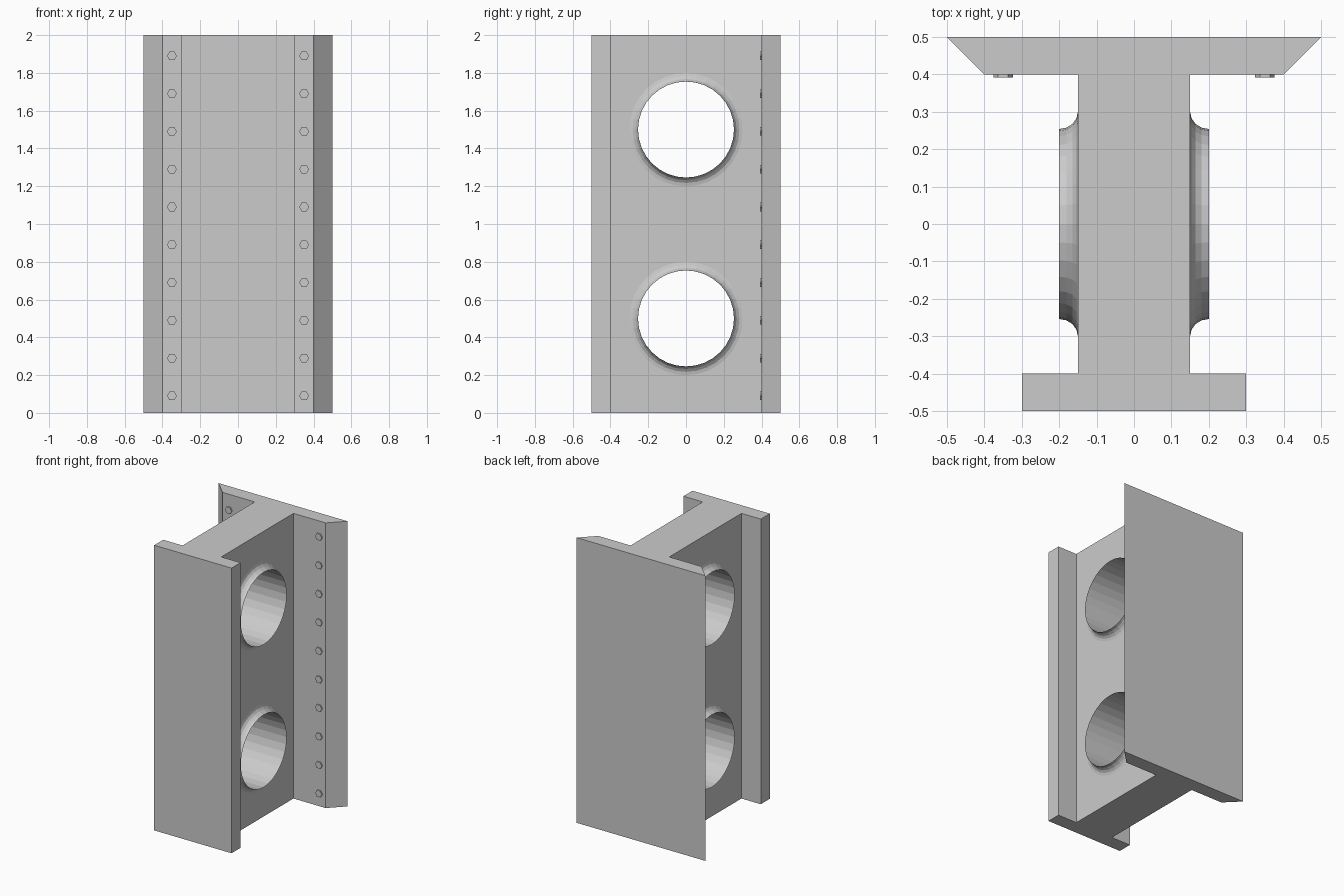
import bpy, bmesh
from math import cos, sin, pi, radians
from mathutils import Matrix, Vector

if "Cube" in bpy.data.objects:
    bpy.data.objects.remove(bpy.data.objects["Cube"])

SEGS = 32
HOLE_Z = (0.5, 1.5)
R_OUT, R_IN = 0.30, 0.254
X_WEB, X_LIP = 0.15, 0.20


def make_object(name, bm):
    mesh = bpy.data.meshes.new(name)
    bm.to_mesh(mesh)
    bm.free()
    obj = bpy.data.objects.new(name, mesh)
    bpy.context.collection.objects.link(obj)
    return obj


# I-beam: half profile mirrored, then extruded upwards
half = [(0.3, -0.5), (0.3, -0.4), (X_WEB, -0.4), (X_WEB, 0.4), (0.4, 0.4), (0.5, 0.5)]
profile = half + [(-x, y) for x, y in reversed(half)]
bm = bmesh.new()
base = bm.faces.new([bm.verts.new((x, y, 0)) for x, y in profile])
ext = bmesh.ops.extrude_face_region(bm, geom=[base])
top = [v for v in ext["geom"] if isinstance(v, bmesh.types.BMVert)]
bmesh.ops.translate(bm, verts=top, vec=(0, 0, 2))
bmesh.ops.recalc_face_normals(bm, faces=bm.faces)
beam = make_object("beam", bm)

# Cutter for the two round openings in the web
bm = bmesh.new()
for z in HOLE_Z:
    bmesh.ops.create_cone(bm, cap_ends=True, segments=SEGS, radius1=R_OUT, radius2=R_OUT, depth=0.8,
                          matrix=Matrix.Translation((0, 0, z)) @ Matrix.Rotation(pi / 2, 4, 'Y'))
cutter = make_object("opening_cutter", bm)
mod = beam.modifiers.new("openings", 'BOOLEAN')
mod.operation = 'DIFFERENCE'
mod.solver = 'EXACT'
mod.object = cutter
bpy.context.view_layer.update()
cut = bpy.data.meshes.new_from_object(beam.evaluated_get(bpy.context.evaluated_depsgraph_get()))
beam.modifiers.clear()
beam.data = cut
bpy.data.objects.remove(cutter)

# Remove the raw walls of the cut; the flared sleeves replace them
bm = bmesh.new()
bm.from_mesh(cut)
walls = []
for f in bm.faces:
    c = f.calc_center_median()
    if abs(c.x) < 0.1 and any(Vector((c.y, c.z - z)).length < 0.31 for z in HOLE_Z):
        walls.append(f)
bmesh.ops.delete(bm, geom=walls, context='FACES')
bm.to_mesh(cut)
bm.free()

# Flared sleeves: concave fillet from the web to a sharp lip, then through the web
flare = [(X_LIP - 0.05 * cos(a), R_OUT - (R_OUT - R_IN) * sin(a))
         for a in (radians(22.5 * i) for i in range(5))]
sleeve = flare + [(-x, r) for x, r in reversed(flare)]
bm = bmesh.new()
for z in HOLE_Z:
    rings = [[bm.verts.new((x, r * sin(2 * pi * i / SEGS), z + r * cos(2 * pi * i / SEGS)))
              for i in range(SEGS)] for x, r in sleeve]
    for k, (a, b) in enumerate(zip(rings, rings[1:])):
        for i in range(SEGS):
            j = (i + 1) % SEGS
            f = bm.faces.new((a[i], b[i], b[j], a[j]))
            f.normal_update()
            # outward along the flare, towards the axis in the bore
            c = f.calc_center_median()
            want = Vector((0, -c.y, z - c.z)) if k == 4 else Vector((0, c.y, c.z - z))
            if f.normal.dot(want) < 0:
                f.normal_flip()
make_object("flared_sleeves", bm)

# Two rows of hexagonal bolt heads on the rear flange
bm = bmesh.new()
for x in (-0.35, 0.35):
    for i in range(10):
        bmesh.ops.create_cone(bm, cap_ends=True, segments=6, radius1=0.026, radius2=0.026, depth=0.008,
                              matrix=Matrix.Translation((x, 0.396, 0.09 + 0.2 * i))
                              @ Matrix.Rotation(pi / 2, 4, 'X') @ Matrix.Rotation(pi / 2, 4, 'Z'))
hidden = [f for f in bm.faces if f.calc_center_median().y > 0.399]
bmesh.ops.delete(bm, geom=hidden, context='FACES')
make_object("flange_bolts", bm)
